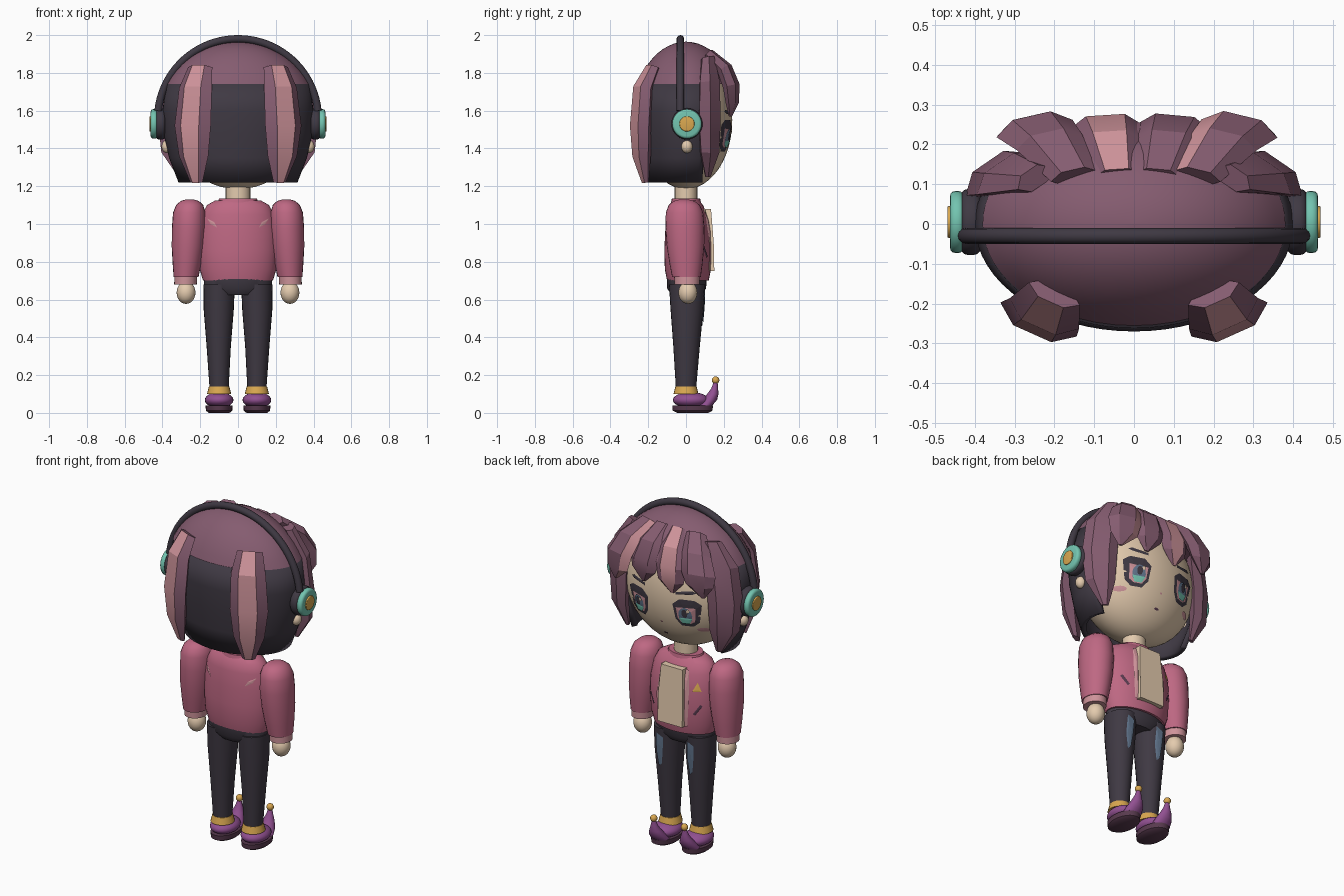
import bpy, bmesh, math
from mathutils import Vector, Matrix
from mathutils.bvhtree import BVHTree

if "Cube" in bpy.data.objects:
    bpy.data.objects.remove(bpy.data.objects["Cube"])


def material(name, rgb):
    lin = [((c / 255 + 0.055) / 1.055) ** 2.4 for c in rgb] + [1]
    m = bpy.data.materials.new(name)
    m.use_nodes = True
    m.diffuse_color = lin
    m.node_tree.nodes["Principled BSDF"].inputs["Base Color"].default_value = lin
    return m


SKIN = material("skin", (228, 203, 174))
HAIR = material("mauve hair", (133, 92, 112))
DARK = material("charcoal", (63, 57, 67))
PINK = material("jacket pink", (190, 104, 131))
LIGHT = material("light pink", (206, 147, 154))
TEAL = material("teal", (115, 196, 176))
GOLD = material("gold", (218, 168, 80))
PURPLE = material("shoe purple", (145, 80, 145))
SLATE = material("slate blue", (98, 118, 142))
PLUM = material("dark plum", (88, 58, 78))
SIDES = (("left", 1), ("right", -1))


def finish(name, bm, mats, smooth=40, recalc=True):
    if recalc:
        bmesh.ops.recalc_face_normals(bm, faces=bm.faces)
    me = bpy.data.meshes.new(name)
    bm.to_mesh(me)
    bm.free()
    ob = bpy.data.objects.new(name, me)
    bpy.context.collection.objects.link(ob)
    for m in mats:
        me.materials.append(m)
    if smooth:
        bpy.ops.object.select_all(action='DESELECT')
        ob.select_set(True)
        bpy.context.view_layer.objects.active = ob
        bpy.ops.object.shade_smooth_by_angle(angle=math.radians(smooth))
    return ob


def ball(name, centre, radii, mat, seg=32):
    bm = bmesh.new()
    bmesh.ops.create_uvsphere(bm, u_segments=seg, v_segments=seg // 2, radius=1,
                              matrix=Matrix.Translation(centre) @ Matrix.Diagonal((*radii, 1)))
    return finish(name, bm, [mat])


def skin_rings(bm, rings, closed=True):
    n = len(rings[0])
    for a, b in zip(rings, rings[1:]):
        for i in range(n if closed else n - 1):
            j = (i + 1) % n
            f = bm.faces.new((a[i], a[j], b[j], b[i]))
            f.material_index = 0
            yield i, f
    if closed:
        bm.faces.new(rings[0])
        bm.faces.new(rings[-1])


def loft(name, rings, mat, n=24, arc=None):
    """Stacked horizontal ellipses (x, y, z, rx, ry); arc in degrees leaves it open."""
    bm = bmesh.new()
    a0, span = arc or (0, 360)
    count = n + 1 if arc else n
    angles = [math.radians(a0 + span * i / n) for i in range(count)]
    loops = [[bm.verts.new((x + rx * math.cos(t), y + ry * math.sin(t), z)) for t in angles]
             for x, y, z, rx, ry in rings]
    list(skin_rings(bm, loops, not arc))
    return finish(name, bm, [mat])


def lock(name, path, turn, highlight=None):
    """Faceted hair lock; path is (x, y, z, half width, half depth)."""
    bm = bmesh.new()
    pts = [Vector(p[:3]) for p in path]
    wide = Vector((math.cos(turn), math.sin(turn), 0))
    loops = []
    for k, (p, row) in enumerate(zip(pts, path)):
        along = pts[min(k + 1, len(pts) - 1)] - pts[max(k - 1, 0)]
        deep = along.cross(wide).normalized()
        if deep.dot(Vector((p.x, p.y, 0))) < 0:
            deep = -deep
        loops.append([bm.verts.new(p + wide * row[3] * math.cos(i * math.pi / 3)
                                   + deep * row[4] * math.sin(i * math.pi / 3)) for i in range(6)])
    for i, f in skin_rings(bm, loops):
        f.material_index = int(i == highlight)
    return finish(name, bm, [HAIR, LIGHT], 25)


def decal(name, target, outline, lift, mat, facing=1):
    """Thin painted patch laid on a surface, outline in x and z."""
    src = bmesh.new()
    src.from_mesh(target.data)
    tree = BVHTree.FromBMesh(src)
    bm = bmesh.new()
    cx = sum(p[0] for p in outline) / len(outline)
    cz = sum(p[1] for p in outline) / len(outline)

    def drop(x, z):
        hit = tree.ray_cast(Vector((x, facing, z)), Vector((0, -facing, 0)))[0]
        return bm.verts.new((x, (hit.y if hit else 0) + facing * lift, z))
    loops = [[drop(cx + (x - cx) * k, cz + (z - cz) * k) for x, z in outline] for k in (1, .66, .33)]
    n = len(outline)
    for a, b in zip(loops, loops[1:]):
        for i in range(n):
            bm.faces.new((a[i], a[(i + 1) % n], b[(i + 1) % n], b[i]))
    bm.faces.new(loops[-1])
    bm.normal_update()
    bmesh.ops.reverse_faces(bm, faces=[f for f in bm.faces if f.normal.y * facing < 0])
    src.free()
    return finish(name, bm, [mat], 0, False)


def oval(x, z, rx, rz, n=12):
    return [(x + rx * math.cos(2 * math.pi * i / n), z + rz * math.sin(2 * math.pi * i / n)) for i in range(n)]


# Head, neck and face
head = ball("head", (0, 0, 1.55), (.36, .245, .365), SKIN, 48)
loft("neck", [(0, 0, z, .065, .06) for z in (1.08, 1.24)], SKIN)
for side, s in SIDES:
    def eye(part, shape, lift, mat):
        decal(f"{side}_{part}", head, [(s * (.15 + x), 1.465 + z) for x, z in shape], lift, mat)
    eye("eye_outline", [(-.07, .05), (-.03, .085), (.05, .085), (.085, .06), (.065, -.05),
                        (.03, -.08), (-.03, -.08), (-.06, -.04)], .004, DARK)
    eye("eye_white", [(-.05, .035), (.055, .04), (.045, -.045), (.02, -.062), (-.025, -.062), (-.045, -.03)], .007, LIGHT)
    eye("iris", oval(0, -.01, .037, .05), .010, SLATE)
    eye("iris_glow", [(-.035, -.025), (.035, -.025), (.02, -.06), (-.02, -.06)], .013, TEAL)
    eye("pupil", oval(0, .005, .016, .026), .015, DARK)
    eye("eye_sparkle", oval(-s * .02, .022, .01, .013, 6), .017, SKIN)
    eye("brow", [(-.05, .125), (.04, .14), (.06, .13), (.04, .12), (-.05, .11)], .006, DARK)
    decal(f"{side}_blush", head, oval(s * .225, 1.365, .033, .014), .005, LIGHT)
    ball(f"{side}_earlobe", (s * .375, .005, 1.41), (.03, .03, .035), SKIN, 16)
decal("nose", head, oval(0, 1.385, .008, .006, 6), .006, LIGHT)
decal("mouth", head, oval(0, 1.305, .016, .006, 8), .006, PLUM)

# Hair cap and dark back hair
crown = [(0, 0, 1.56 + .405 * math.sin(t), .425 * math.cos(t), .285 * math.cos(t))
         for t in [math.radians(26.4 + i * 63 / 10) for i in range(11)]]
loft("hair_cap", crown, HAIR, 48)
back = loft("back_hair", [(0, 0, 1.74, .38, .262), (0, 0, 1.6, .4, .27), (0, 0, 1.48, .395, .265),
                          (0, 0, 1.35, .365, .25), (0, 0, 1.22, .315, .23)], DARK, 40, (158, 224))
mod = back.modifiers.new("thickness", 'SOLIDIFY')
mod.thickness = .03
mod.offset = -1 if back.data.polygons[20].normal.y < 0 else 1

# Hair locks at the back and the temples
for side, s in SIDES:
    lock(f"{side}_back_lock", [(s * .2, -.175, 1.83, .07, .03), (s * .225, -.225, 1.72, .095, .045),
                               (s * .24, -.24, 1.52, .105, .045), (s * .235, -.235, 1.36, .085, .04),
                               (s * .22, -.215, 1.22, .035, .015)], s * .42, 1)
    lock(f"{side}_temple_lock", [(s * .25, .115, 1.88, .05, .03), (s * .32, .125, 1.75, .09, .04),
                                 (s * .345, .125, 1.55, .095, .045), (s * .34, .125, 1.38, .08, .04),
                                 (s * .3, .115, 1.25, .02, .012)], -s * .6)

# Bangs
for i, (x, tip, shine) in enumerate(((-.25, 1.6, None), (-.07, 1.58, 1), (.1, 1.6, None), (.265, 1.57, 2))):
    lock(f"bang_{i + 1}", [(x * .6, .12, 1.9, .06, .03), (x * .85, .205, 1.82, .085, .04),
                           (x, .24, 1.73, .098, .04), (x * 1.04, .245, tip + .07, .08, .03),
                           (x * 1.1, .235, tip, .012, .008)], -x * .9, shine)

# Headphones
curve = bpy.data.curves.new("headband", 'CURVE')
curve.dimensions = '3D'
curve.bevel_depth = .02
curve.use_fill_caps = True
spline = curve.splines.new('POLY')
spline.points.add(40)
for i, p in enumerate(spline.points):
    t = math.radians(6 + i * 168 / 40)
    p.co = (.425 * math.cos(t), -.03, 1.555 + .425 * math.sin(t), 1)
curve.materials.append(DARK)
bpy.context.collection.objects.link(bpy.data.objects.new("headband", curve))
for side, s in SIDES:
    for part, x, r, depth, mat, soft in (("ear_cushion", .41, .083, .05, DARK, .018),
                                         ("ear_cup", .445, .078, .035, TEAL, .014),
                                         ("ear_badge", .46, .04, .018, GOLD, .004)):
        bm = bmesh.new()
        bmesh.ops.create_cone(bm, cap_ends=True, segments=28, radius1=r, radius2=r, depth=depth,
                              matrix=Matrix.Translation((s * x, .005, 1.53)) @ Matrix.Rotation(math.pi / 2, 4, 'Y'))
        rims = [e for e in bm.edges if any(len(f.verts) > 4 for f in e.link_faces)]
        bmesh.ops.bevel(bm, geom=rims, offset=soft, segments=3, profile=.5, affect='EDGES')
        finish(f"{side}_{part}", bm, [mat])

# Jacket
torso = loft("jacket", [(0, .01, .7, .185, .11), (0, .01, .76, .203, .122), (0, .01, .86, .21, .125),
                        (0, .01, .96, .207, .12), (0, .005, 1.05, .19, .108), (0, 0, 1.1, .165, .09),
                        (0, 0, 1.125, .12, .07)], PINK, 36)
loft("collar", [(0, 0, 1.11, .11, .08), (0, 0, 1.135, .1, .075)], PINK)
panel = [(-.07, 1.08), (.07, 1.08), (.08, .9), (.08, .75), (-.08, .75), (-.08, .9)]
bm = bmesh.new()
front = [bm.verts.new((x, .15 - .08 * max(z - .86, 0), z)) for x, z in panel]
rear = [bm.verts.new((x, .08, z)) for x, z in panel]
list(skin_rings(bm, [front, rear]))
finish("shirt_front", bm, [SKIN], 30)
for side, s in SIDES:
    decal(f"{side}_lapel", torso, [(s * x, z) for x, z in ((.065, 1.08), (.09, 1.07), (.105, .9), (.095, .75), (.075, .75))], .009, LIGHT)
    decal(f"{side}_pocket", torso, [(s * x, z) for x, z in ((.125, .83), (.135, .82), (.17, .875), (.16, .885))], .006, PLUM)
    decal(f"{side}_back_patch", torso, [(s * x, z) for x, z in ((.165, 1.03), (.145, 1.0), (.11, .98), (.125, 1.01))], .006, LIGHT, -1)
decal("chest_badge", torso, [(-.165, .96), (-.12, .96), (-.142, 1.01)], .008, GOLD)

# Arms and legs
for side, s in SIDES:
    loft(f"{side}_sleeve", [(s * x, -.01 + (1.13 - z) * .03, z, r, r * 1.15) for x, z, r in (
        (.255, 1.13, .02), (.255, 1.122, .048), (.256, 1.1, .072), (.258, 1.06, .086), (.26, .98, .09),
        (.265, .88, .086), (.27, .79, .076), (.275, .72, .066))], PINK)
    loft(f"{side}_cuff", [(s * .276, .005, .735, .06, .068), (s * .278, .005, .68, .06, .066)], LIGHT)
    ball(f"{side}_hand", (s * .275, .01, .637), (.05, .05, .06), SKIN, 24)
    leg = loft(f"{side}_leg", [(s * .1, .005, .68, .083, .095), (s * .102, .005, .55, .08, .087),
                               (s * .102, .003, .35, .064, .07), (s * .1, 0, .12, .05, .053)], DARK)
    decal(f"{side}_thigh_patch", leg, [(s * .1 + x, z) for x, z in ((-.02, .63), (.025, .65), (.03, .54), (.015, .45), (-.005, .47), (-.015, .55))], .006, SLATE)
    # Shoe with curled toe
    loft(f"{side}_ankle_band", [(s * .1, 0, .14, .054, .056), (s * .1, 0, .1, .064, .066)], GOLD)
    ball(f"{side}_shoe", (s * .1, .025, .068), (.076, .095, .042), PURPLE, 24)
    loft(f"{side}_sole", [(s * .1, .035, z, r, r * 1.5) for z, r in ((0, .055), (.012, .07), (.04, .072))], PLUM)
    loft(f"{side}_toe_curl", [(s * .1, y, z, rx, ry) for y, z, rx, ry in (
        (.1, .04, .055, .04), (.125, .07, .048, .04), (.142, .1, .033, .03), (.152, .13, .02, .018),
        (.157, .165, .01, .01))], PURPLE, 16)
    ball(f"{side}_toe_bell", (s * .1, .157, .173), (.02, .02, .02), GOLD, 16)
loft("waistband", [(0, .003, .72, .178, .105), (0, .003, .66, .18, .104), (0, .003, .625, .12, .08)], DARK, 32)
